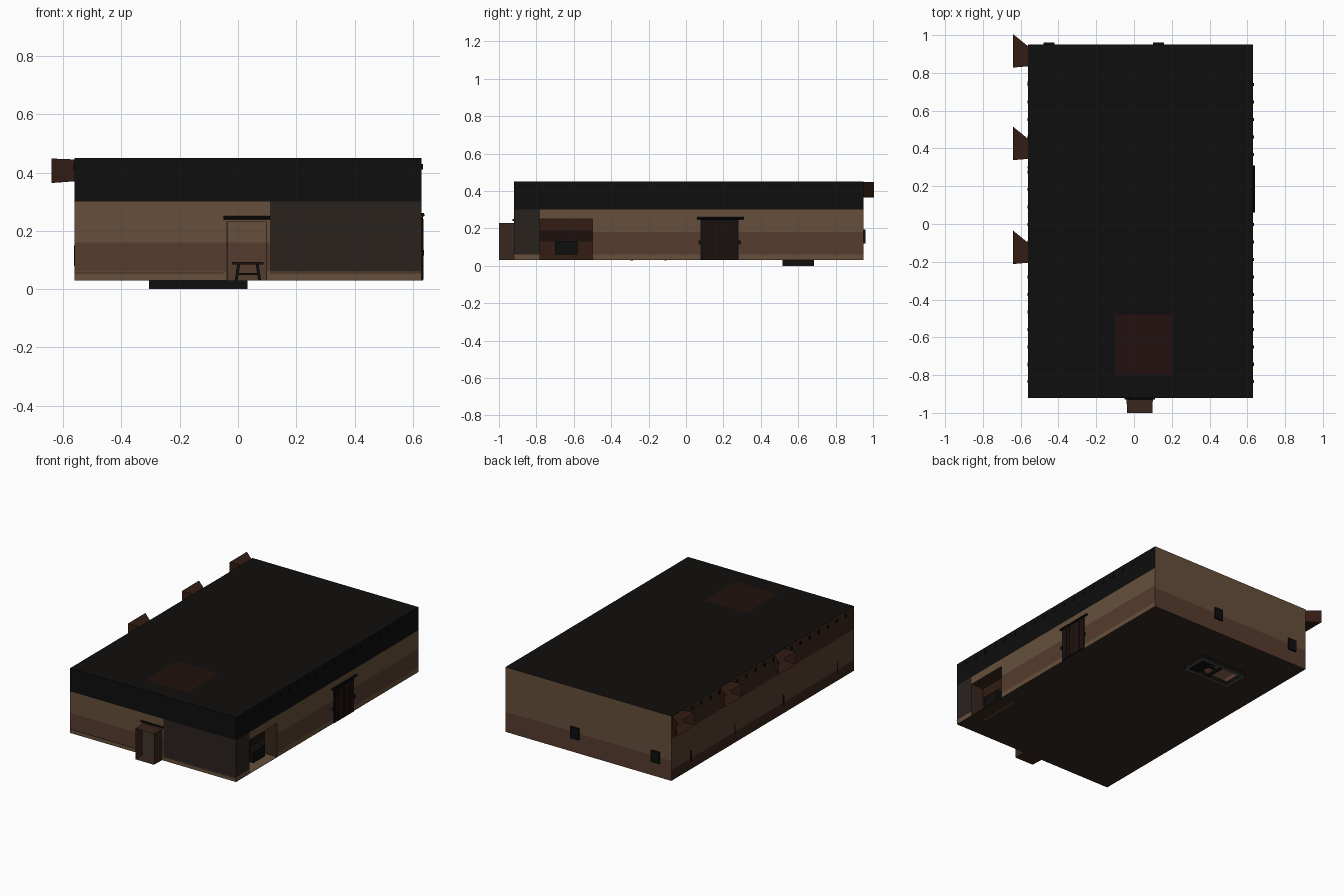
import bpy, bmesh, math
from mathutils import Vector

if "Cube" in bpy.data.objects:
    bpy.data.objects.remove(bpy.data.objects["Cube"])

X0, X1, Y0, Y1, Z0, Z1 = -0.56, 0.63, -0.92, 0.95, 0.03, 0.45


def mat(name, r, g, b):
    m = bpy.data.materials.new(name)
    m.diffuse_color = tuple((c / 255 / 12.92 if c < 10 else ((c / 255 + 0.055) / 1.055) ** 2.4) for c in (r, g, b)) + (1,)
    m.use_nodes = True
    m.node_tree.nodes["Principled BSDF"].inputs["Base Color"].default_value = m.diffuse_color
    return m


BLACK = mat("black", 15, 14, 14)
ROOF = mat("roof", 16, 15, 14)
TAN = mat("tan", 102, 79, 59)
MID = mat("mid_brown", 86, 60, 47)
DARK = mat("dark_brown", 56, 38, 29)
RED = mat("red_brown", 50, 28, 20)
GREY = mat("dark_panel", 42, 34, 31)
FLOOR = mat("floor", 50, 41, 34)
SOOT = mat("soot", 28, 17, 13)
RIM = mat("rim", 95, 97, 92)
GLOW = mat("glow", 33, 17, 14)
MATS = [BLACK, ROOF, TAN, MID, DARK, RED, GREY, FLOOR, SOOT, RIM, GLOW]


def finish(name, bm, mats):
    me = bpy.data.meshes.new(name)
    bm.to_mesh(me)
    bm.free()
    for m in mats:
        me.materials.append(m)
    ob = bpy.data.objects.new(name, me)
    bpy.context.collection.objects.link(ob)
    return ob


def box(name, a, b, m, rot_y=0.0):
    a, b = Vector(a), Vector(b)
    bm = bmesh.new()
    bmesh.ops.create_cube(bm, size=1)
    for v in bm.verts:
        v.co = Vector(v.co[i] * (b[i] - a[i]) for i in range(3))
    ob = finish(name, bm, [m])
    ob.location = (a + b) / 2
    ob.rotation_euler.y = rot_y
    return ob


def rod(name, p, q, r, m):
    p, q = Vector(p), Vector(q)
    bm = bmesh.new()
    bmesh.ops.create_cone(bm, cap_ends=True, segments=10, radius1=r, radius2=r, depth=(q - p).length)
    ob = finish(name, bm, [m])
    ob.location = (p + q) / 2
    ob.rotation_euler = (q - p).to_track_quat('Z', 'Y').to_euler()
    return ob


def panel(name, place, us, vs, holes, colour):
    """Flat sheet cut along us and vs, leaving out holes (u0, u1, v0, v1)."""
    us, vs = sorted(set(us)), sorted(set(vs))
    bm = bmesh.new()
    grid = [[bm.verts.new(place(u, v)) for v in vs] for u in us]
    for i in range(len(us) - 1):
        for j in range(len(vs) - 1):
            u, v = (us[i] + us[i + 1]) / 2, (vs[j] + vs[j + 1]) / 2
            if any(h[0] < u < h[1] and h[2] < v < h[3] for h in holes):
                continue
            f = bm.faces.new((grid[i][j], grid[i + 1][j], grid[i + 1][j + 1], grid[i][j + 1]))
            f.material_index = MATS.index(colour(u, v))
    return finish(name, bm, MATS)


def tunnel(name, near, far, m):
    """Open-ended passage between two four-point rings."""
    bm = bmesh.new()
    a, b = [[bm.verts.new(p) for p in ring] for ring in (near, far)]
    for i in range(4):
        j = (i + 1) % 4
        bm.faces.new((a[i], a[j], b[j], b[i]))
    return finish(name, bm, [m])


# Room shell
def front_col(u, v):
    if v > 0.3:
        return BLACK
    if u > 0.11 and v > 0.06:
        return GREY
    return TAN if v > 0.16 or v < 0.06 else MID


def right_col(u, v):
    if v > 0.3:
        return BLACK
    if u < -0.78 and v > 0.06:
        return GREY
    return TAN if v > 0.18 or v < 0.06 else MID


bands = [Z0, 0.06, 0.1, 0.16, 0.18, 0.3, Z1]
panel("front_wall", lambda u, v: (u, Y0, v), [X0, -0.04, 0.1, 0.11, X1], bands + [0.23],
      [(-0.04, 0.1, Z0, 0.23)], front_col)
panel("right_wall", lambda u, v: (X1, u, v), [Y0, -0.78, -0.5, Y1], bands + [0.25],
      [(-0.78, -0.5, Z0, 0.25)], right_col)
panel("back_wall", lambda u, v: (u, Y1, v), [X0, X1], bands, [],
      lambda u, v: TAN if v > 0.16 else MID)
wins = [(y, y + 0.105) for y in (-0.205, 0.345, 0.835)]
panel("left_wall", lambda u, v: (X0, u, v), [Y0, Y1] + [y for w in wins for y in w],
      bands + [0.37, 0.44], [(a, b, 0.37, 0.44) for a, b in wins],
      lambda u, v: DARK if v > 0.3 or v < 0.1 else MID)
panel("roof", lambda u, v: (u, v, Z1), [X0, -0.1, 0.2, X1], [Y0, -0.8, -0.48, Y1], [],
      lambda u, v: GLOW if -0.1 < u < 0.2 and -0.8 < v < -0.48 else ROOF)
hatch = (-0.29, 0.02, 0.53, 0.67)
panel("floor", lambda u, v: (u, v, Z0), [X0, hatch[0], hatch[1], X1], [Y0, hatch[2], hatch[3], Y1],
      [hatch], lambda u, v: FLOOR)
box("front_skirting", (X0, Y0 - 0.002, 0.053), (-0.05, Y0, 0.057), DARK)
box("corner_skirting", (0.11, Y0 - 0.002, 0.053), (X1, Y0, 0.057), DARK)

# Front entrance passage and its rod
tunnel("entrance_passage", [(x, Y0, z) for x, z in ((-0.04, Z0), (0.1, Z0), (0.1, 0.23), (-0.04, 0.23))],
       [(x, -1, z) for x, z in ((-0.036, Z0), (0.097, Z0), (0.097, 0.23), (-0.036, 0.23))], DARK)
rod("entrance_rod", (-0.05, Y0 - 0.003, 0.245), (0.11, Y0 - 0.003, 0.245), 0.006, BLACK)

# Splayed window passages on the left
for a, b in wins:
    tunnel("window_passage", [(X0, y, z) for y, z in ((a, 0.37), (b, 0.37), (b, 0.445), (a, 0.445))],
           [(-0.64, y, z) for y, z in ((a - 0.007, 0.364), (b + 0.065, 0.364), (b + 0.065, 0.448), (a - 0.007, 0.448))], RED)
    box("window_bar", (X0 + 0.002, (a + b) / 2 - 0.004, 0.37), (X0 + 0.008, (a + b) / 2 + 0.004, 0.44), BLACK)

# Fireplace recess, open to the outside
rect = ((-0.78, Z0), (-0.5, Z0), (-0.5, 0.25), (-0.78, 0.25))
tunnel("fireplace_sides", [(X1, y, z) for y, z in rect], [(0.54, y, z) for y, z in rect], DARK)
panel("fireplace_back", lambda u, v: (0.54, u, v), [-0.78, -0.7, -0.58, -0.5], [Z0, 0.06, 0.13, 0.19, 0.25], [],
      lambda u, v: SOOT if v > 0.13 and v < 0.19 else RED)
box("firebox", (0.54, -0.7, 0.06), (0.6, -0.58, 0.13), BLACK)
box("fireplace_floor", (0.53, -0.78, Z0), (X1, -0.5, Z0 + 0.002), TAN)

# Double door on the right
box("door_frame", (X1, 0.078, Z0), (X1 + 0.004, 0.282, 0.248), BLACK)
for s in (-1, 1):
    for k in range(3):
        c = 0.18 + s * (0.017 + k * 0.03)
        box("door_plank", (X1 + 0.003, c - 0.014, Z0 + 0.004), (X1 + 0.006, c + 0.014, 0.24), SOOT)
    c = 0.18 + s * 0.107
    box("door_bracket", (X1, c - 0.007, 0.115), (X1 + 0.008, c + 0.007, 0.135), BLACK)
rod("door_rod", (X1 + 0.003, 0.06, 0.255), (X1 + 0.003, 0.31, 0.255), 0.007, BLACK)

# Back wall boxes
for x in (-0.45, 0.13):
    box("back_wall_box", (x - 0.03, Y1, 0.12), (x + 0.03, Y1 + 0.011, 0.195), BLACK)

# Ceiling beams whose ends poke through the side walls
for k in range(18):
    y = -0.835 + k * 0.0925
    box("ceiling_beam", (X0 - 0.005, y - 0.008, 0.41), (X1 + 0.005, y + 0.008, 0.43), BLACK)
for y in (-0.75, -0.2, 0.3, 0.75):
    box("wall_post", (X0 - 0.003, y - 0.005, 0.08), (X0 + 0.01, y + 0.005, 0.15), BLACK)

# Floor hatch with a rim and rungs
hx0, hx1, hy0, hy1 = -0.305, 0.033, 0.515, 0.685
for n, a, b in (("left", (hx0, hy0), (hx0 + 0.015, hy1)), ("right", (hx1 - 0.015, hy0), (hx1, hy1)),
                ("front", (hx0 + 0.015, hy0), (hx1 - 0.015, hy0 + 0.015)),
                ("back", (hx0 + 0.015, hy1 - 0.015), (hx1 - 0.015, hy1))):
    box("hatch_side_" + n, a + (0.002,), b + (Z0,), BLACK)
    box("hatch_rim_" + n, a + (0.0,), b + (0.003,), RIM)
box("hatch_divider", (-0.145, hy0 + 0.01, 0.006), (-0.13, hy1 - 0.01, 0.022), BLACK)
box("hatch_step", (-0.06, hy0 + 0.01, 0.01), (0.02, hy1 - 0.01, 0.02), BLACK)

# Table seen through the entrance
ty = -0.2
box("table_top", (-0.02, ty - 0.12, 0.085), (0.088, ty + 0.12, 0.094), SOOT)
for y in (ty - 0.09, ty + 0.09):
    for s in (-1, 1):
        box("table_leg", (0.034 + s * 0.036 - 0.005, y - 0.006, Z0), (0.034 + s * 0.036 + 0.005, y + 0.006, 0.086), BLACK, -s * 0.15)
    box("table_brace", (-0.006, y - 0.005, 0.048), (0.074, y + 0.005, 0.056), BLACK)
